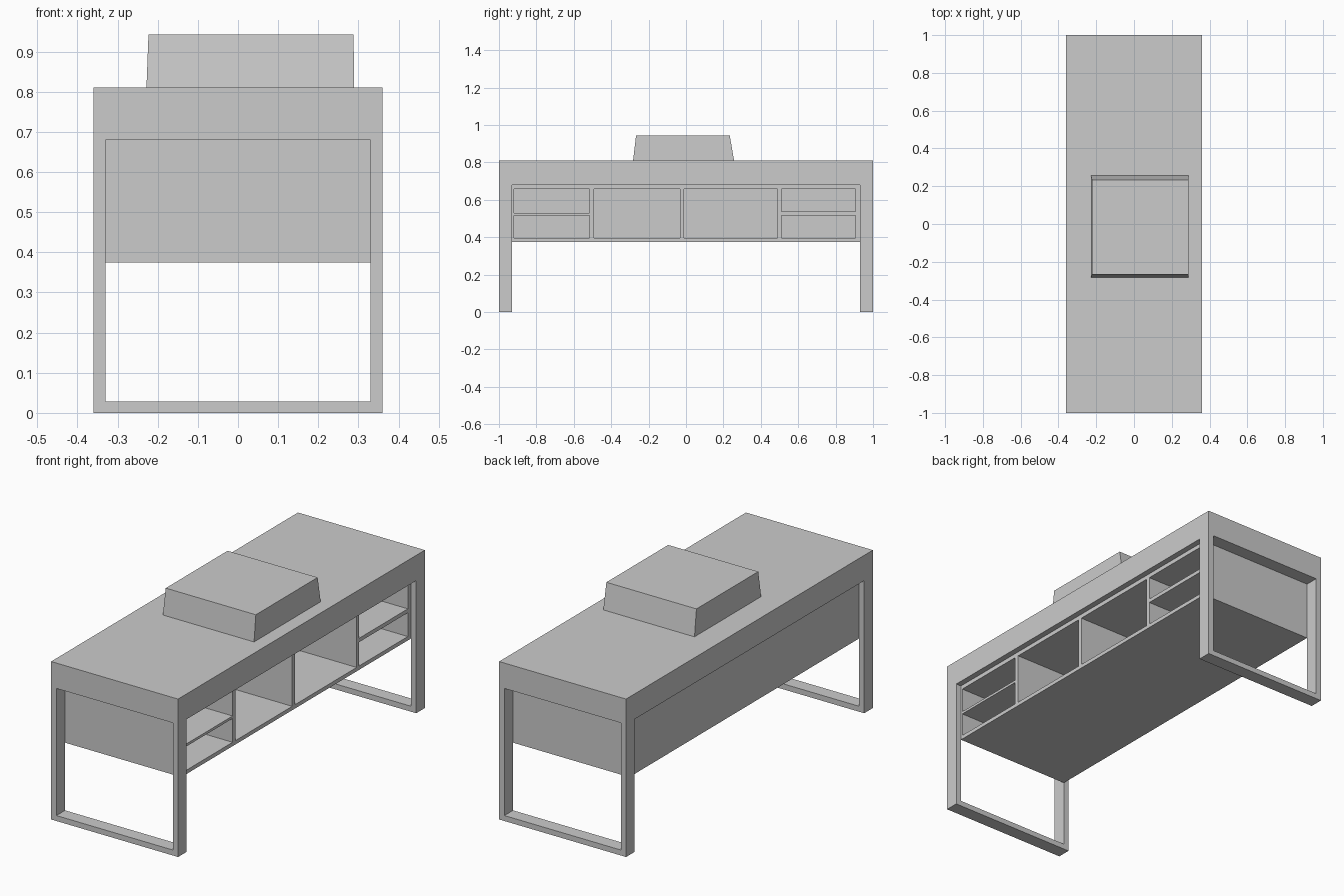
import bpy
import bmesh

old = bpy.data.objects.get("Cube")
if old:
    bpy.data.objects.remove(old, do_unlink=True)

GREY = (0.6, 0.6, 0.6, 1.0)
grey = bpy.data.materials.new("plain_grey")
grey.use_nodes = True
grey.diffuse_color = GREY
grey.node_tree.nodes["Principled BSDF"].inputs["Base Color"].default_value = GREY


def box(name, x, y, z, top_x=None, top_y=None):
    """Box from (low, high) ranges; the top may have its own ranges for a taper."""
    bm = bmesh.new()
    bmesh.ops.create_cube(bm, size=2)
    for v in bm.verts:
        upper = v.co.z > 0
        xs = top_x if upper and top_x else x
        ys = top_y if upper and top_y else y
        v.co = (xs[v.co.x > 0], ys[v.co.y > 0], z[upper])
    mesh = bpy.data.meshes.new(name)
    bm.to_mesh(mesh)
    bm.free()
    mesh.materials.append(grey)
    obj = bpy.data.objects.new(name, mesh)
    bpy.context.collection.objects.link(obj)
    return obj


# Main sizes
HALF_W, HALF_L, HEIGHT = 0.36, 1.0, 0.81
IN_W, IN_L = 0.33, 0.93
SLAB, CAB = 0.68, 0.375

# Thick table top
box("table_top", (-HALF_W, HALF_W), (-HALF_L, HALF_L), (SLAB, HEIGHT))

# Leg frames at both ends
for end, y in (("front", (-HALF_L, -IN_L)), ("back", (IN_L, HALF_L))):
    box(end + "_right_leg", (-HALF_W, -IN_W), y, (0, SLAB))
    box(end + "_left_leg", (IN_W, HALF_W), y, (0, SLAB))
    box(end + "_floor_bar", (-IN_W, IN_W), y, (0, 0.028))

# Cabinet shell, open on the +x side
BACK, FLOOR, CEIL = -0.31, 0.395, 0.658
box("cabinet_back", (-IN_W, BACK), (-IN_L, IN_L), (CAB, SLAB))
box("cabinet_floor", (BACK, IN_W), (-IN_L, IN_L), (CAB, FLOOR))
box("cabinet_ceiling", (BACK, IN_W), (-IN_L, IN_L), (CEIL, SLAB))

# Upright panels between the compartments
uprights = [(-IN_L, -0.92), (-0.515, -0.493), (-0.032, -0.01),
            (0.49, 0.51), (0.905, IN_L)]
for i, y in enumerate(uprights):
    box(f"cabinet_upright_{i + 1}", (BACK, IN_W), y, (FLOOR, CEIL))

# Shelves in the outer compartments
box("front_shelf", (BACK, IN_W), (-0.92, -0.515), (0.517, 0.53))
box("back_shelf", (BACK, IN_W), (0.51, 0.905), (0.517, 0.537))

# Tapered box resting on the table
box("table_box", (-0.228, 0.289), (-0.283, 0.257), (HEIGHT, 0.943),
    top_x=(-0.223, 0.288), top_y=(-0.267, 0.234))
